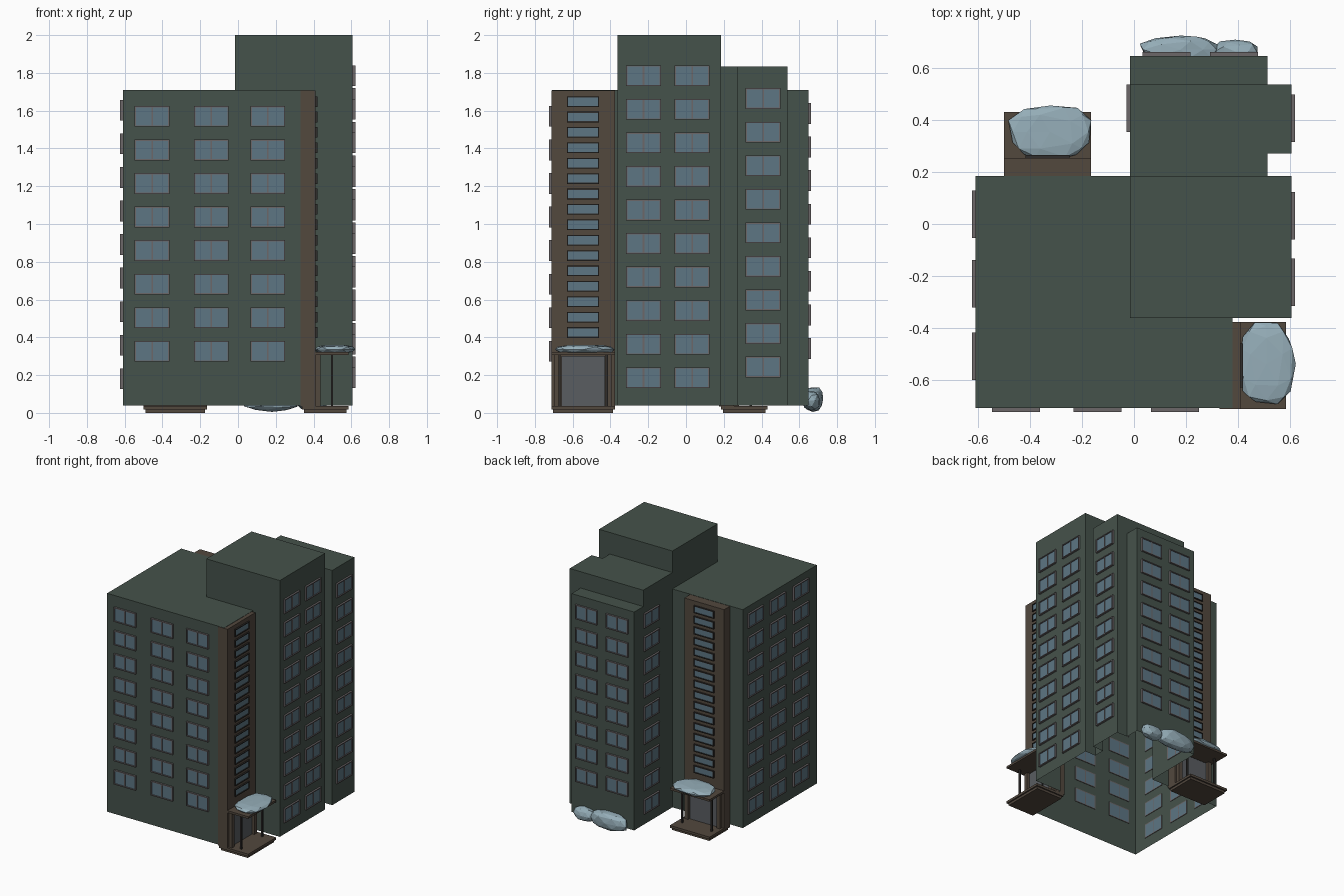
import bpy, bmesh, math, random
from mathutils import Matrix, Vector

if "Cube" in bpy.data.objects:
    bpy.data.objects.remove(bpy.data.objects["Cube"])

random.seed(4)


def material(name, rgb):
    m = bpy.data.materials.new(name)
    m.diffuse_color = (*rgb, 1)
    m.use_nodes = True
    m.node_tree.nodes["Principled BSDF"].inputs["Base Color"].default_value = m.diffuse_color
    return m


GREEN = material("green_plaster", (0.06, 0.085, 0.07))
BROWN = material("brown_cladding", (0.085, 0.065, 0.048))
DARK = material("dark_trim", (0.03, 0.027, 0.025))
FRAME = material("frame_grey", (0.15, 0.135, 0.14))
GLASS = material("glass", (0.11, 0.18, 0.23))
DOOR = material("door_grey", (0.10, 0.11, 0.12))
SNOW = material("snow", (0.30, 0.42, 0.48))


def finish(name, bm, mat, matrix=None):
    me = bpy.data.meshes.new(name)
    bm.to_mesh(me)
    bm.free()
    me.materials.append(mat)
    ob = bpy.data.objects.new(name, me)
    bpy.context.collection.objects.link(ob)
    if matrix:
        ob.matrix_world = matrix
    return ob


def add_box(bm, lo, hi):
    lo, hi = Vector(lo), Vector(hi)
    m = Matrix.Translation((lo + hi) / 2) @ Matrix.Diagonal((*(hi - lo), 1))
    bmesh.ops.create_cube(bm, size=1, matrix=m)


def boxes(name, mat, matrix, *pairs):
    bm = bmesh.new()
    for lo, hi in pairs:
        add_box(bm, lo, hi)
    return finish(name, bm, mat, matrix)


def wall_frame(x, y, degrees):
    """Local frame on a wall: X along it, -Y outward."""
    return Matrix.Translation((x, y, 0)) @ Matrix.Rotation(math.radians(degrees), 4, "Z")


# Building shell, open below: a height for each cell of the floor plan
BASE = 0.04
xs = [-0.61, -0.015, 0.38, 0.515, 0.607]
ys = [-0.71, -0.362, 0.185, 0.272, 0.538, 0.648]
heights = [
    [1.71, 1.71, 0, 0],
    [1.71, 2.0, 2.0, 2.0],
    [0, 1.835, 1.835, 0],
    [0, 1.835, 1.835, 1.835],
    [0, 1.71, 1.71, 0],
]


def height(i, j):
    if 0 <= i < 4 and 0 <= j < 5:
        return max(heights[j][i], BASE)
    return BASE


bm = bmesh.new()
for j in range(5):
    for i in range(4):
        h = height(i, j)
        if h == BASE:
            continue
        x0, x1, y0, y1 = xs[i], xs[i + 1], ys[j], ys[j + 1]
        loop = [(x0, y0), (x1, y0), (x1, y1), (x0, y1)]
        bm.faces.new([bm.verts.new((*p, h)) for p in loop])
        for k, (di, dj) in enumerate([(0, -1), (1, 0), (0, 1), (-1, 0)]):
            low = height(i + di, j + dj)
            if low < h:
                a, b = loop[k], loop[(k + 1) % 4]
                quad = [(*a, low), (*b, low), (*b, h), (*a, h)]
                bm.faces.new([bm.verts.new(p) for p in quad])
bmesh.ops.remove_doubles(bm, verts=bm.verts, dist=1e-4)
bmesh.ops.dissolve_limit(bm, angle_limit=0.01, verts=bm.verts, edges=bm.edges)
finish("building_shell", bm, GREEN)


def window_grid(name, matrix, centres, z_top, rows, pitch=0.1777, w=0.184, h=0.11,
                out=0.014, bar=0.007, mat=FRAME, mullion=True):
    """Columns and rows of framed windows on one wall."""
    frames, glass = bmesh.new(), bmesh.new()
    for c in centres:
        for r in range(rows):
            z = z_top - r * pitch
            l, rt, b, t = c - w / 2, c + w / 2, z - h / 2, z + h / 2
            add_box(frames, (l, -out, b), (rt, 0.004, b + bar))
            add_box(frames, (l, -out, t - bar), (rt, 0.004, t))
            add_box(frames, (l, -out, b + bar), (l + bar, 0.004, t - bar))
            add_box(frames, (rt - bar, -out, b + bar), (rt, 0.004, t - bar))
            if mullion:
                add_box(frames, (c - 0.004, -out * 0.8, b + bar), (c + 0.004, 0.004, t - bar))
            add_box(glass, (l + bar, -out * 0.5, b + bar), (rt - bar, 0.004, t - bar))
    finish(name + "_frames", frames, mat, matrix)
    finish(name + "_glass", glass, GLASS, matrix)


# Windows on every wall
window_grid("front_windows", wall_frame(0, -0.71, 0), (-0.455, -0.141, 0.158), 1.57, 8)
window_grid("left_windows", wall_frame(-0.61, 0, -90), (-0.038, 0.23, 0.51), 1.602, 9)
window_grid("tower_windows", wall_frame(0.607, 0, 90), (-0.225, 0.032), 1.785, 10)
window_grid("rear_wing_right_windows", wall_frame(0.607, 0, 90), (0.408,), 1.664, 9)
window_grid("back_windows", wall_frame(0, 0.648, 180), (-0.125, -0.385), 1.585, 8)
window_grid("rear_wing_left_windows", wall_frame(-0.015, 0, -90), (-0.446,), 1.6, 9)


def snow_lump(name, centre, size, matrix=None, jitter=0.1):
    """Faceted, slightly boxy lump."""
    bm = bmesh.new()
    bmesh.ops.create_icosphere(bm, subdivisions=2, radius=1)
    for v in bm.verts:
        k = 1 + random.uniform(-jitter, jitter * 0.3)
        v.co = [math.copysign(abs(c) ** 0.8, c) * s * k + o
                for c, s, o in zip(v.co, size, centre)]
    finish(name, bm, SNOW, matrix)


def entrance(side, matrix, shift):
    """Brown stair shaft with slit windows, porch, canopy and snow."""
    hw = 0.168
    boxes(side + "_stair_shaft", BROWN, matrix, ((-hw, 0, 0.035), (hw, 0.08, 1.708)))
    window_grid(side + "_stair_windows", matrix, (0,), 1.648, 16, 0.0815,
                0.17, 0.056, 0.011, 0.006, DARK, False)
    boxes(side + "_porch_slab", BROWN, matrix,
          ((-hw, -0.176, 0.018), (hw, 0.07, 0.036)),
          ((-hw + 0.01, -0.165, 0), (hw - 0.01, 0.06, 0.018)))
    boxes(side + "_door", DOOR, matrix, ((-0.115, -0.008, 0.036), (0.115, 0.002, 0.3)))
    boxes(side + "_door_jambs", BROWN, matrix,
          *[((s * 0.135 - 0.015, -0.026, 0.036), (s * 0.135 + 0.015, 0.002, 0.306))
            for s in (-1, 1)])
    boxes(side + "_canopy_posts", DARK, matrix,
          *[((s * 0.125 - 0.006, -0.094, 0.036), (s * 0.125 + 0.006, -0.082, 0.306))
            for s in (-1, 1)])
    boxes(side + "_canopy", BROWN, matrix, ((-hw, -0.176, 0.306), (hw, 0, 0.322)))
    snow_lump(side + "_canopy_snow", (shift, -0.1, 0.336), (0.165, 0.112, 0.026), matrix)


entrance("right", wall_frame(0.41, -0.545, 90), 0.006)
entrance("back", wall_frame(-0.333, 0.255, 180), -0.01)

# Snow drifts against the back wall
snow_lump("large_snow_drift", (0.18, 0.672, 0.072), (0.16, 0.056, 0.07))
snow_lump("small_snow_drift", (0.39, 0.665, 0.065), (0.088, 0.046, 0.052))
